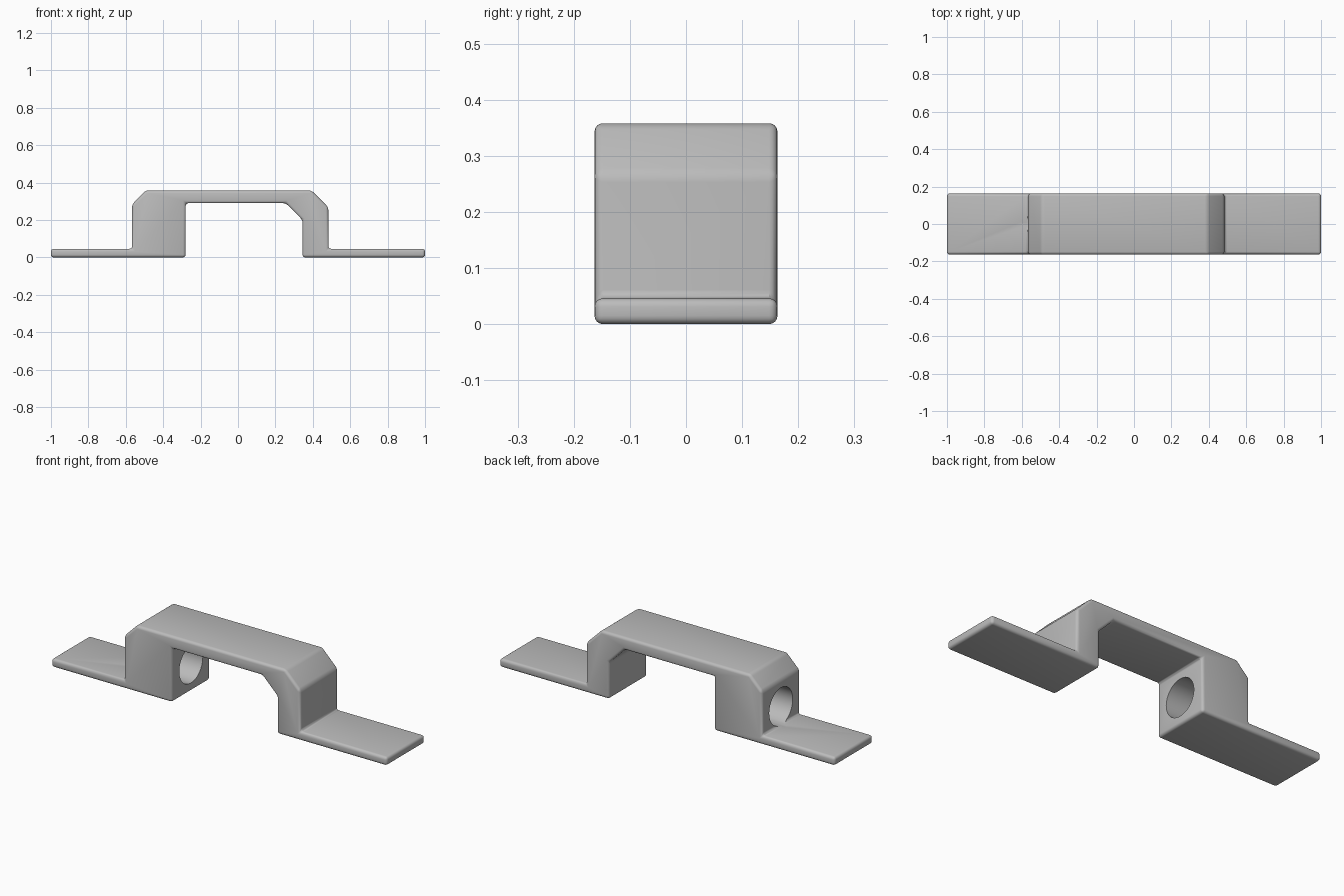
import bpy
import bmesh
import math

cube = bpy.data.objects.get("Cube")
if cube:
    bpy.data.objects.remove(cube, do_unlink=True)

HALF_DEPTH = 0.163

grey = bpy.data.materials.new("light grey")
grey.use_nodes = True
colour = (0.5, 0.5, 0.5, 1)
grey.diffuse_color = colour
grey.node_tree.nodes["Principled BSDF"].inputs["Base Color"].default_value = colour

# Bracket: side outline extruded front to back
outline = [
    (-1, 0), (-0.28, 0), (-0.28, 0.29), (0.255, 0.29), (0.345, 0.2), (0.345, 0),
    (1, 0), (1, 0.046), (0.483, 0.046), (0.483, 0.268), (0.393, 0.358),
    (-0.492, 0.358), (-0.566, 0.284), (-0.566, 0.046), (-1, 0.046),
]
bm = bmesh.new()
face = bm.faces.new([bm.verts.new((x, -HALF_DEPTH, z)) for x, z in outline])
extruded = bmesh.ops.extrude_face_region(bm, geom=[face])["geom"]
bmesh.ops.translate(bm, vec=(0, 2 * HALF_DEPTH, 0),
                    verts=[v for v in extruded if isinstance(v, bmesh.types.BMVert)])
bmesh.ops.recalc_face_normals(bm, faces=bm.faces)
mesh = bpy.data.meshes.new("bracket")
bm.to_mesh(mesh)
bm.free()
bracket = bpy.data.objects.new("bracket", mesh)
bpy.context.collection.objects.link(bracket)
mesh.materials.append(grey)

# Rounded edges
bevel = bracket.modifiers.new("rounded edges", "BEVEL")
bevel.width = 0.015
bevel.segments = 4
bevel.limit_method = "ANGLE"
bevel.angle_limit = math.radians(30)

# Round hole through the thick leg
bpy.ops.mesh.primitive_cylinder_add(vertices=64, radius=0.1, depth=0.4,
                                    location=(-0.4, 0, 0.145),
                                    rotation=(0, math.pi / 2, 0))
cutter = bpy.context.object
cutter.name = "hole_cutter"
cutter.data.materials.append(grey)
cutter.hide_render = True
hole = bracket.modifiers.new("hole", "BOOLEAN")
hole.operation = "DIFFERENCE"
hole.solver = "EXACT"
hole.object = cutter

# Bake the modifiers, then shade smooth with sharp hole rims
bpy.ops.object.select_all(action="DESELECT")
bracket.select_set(True)
bpy.context.view_layer.objects.active = bracket
for name in [m.name for m in bracket.modifiers]:
    bpy.ops.object.modifier_apply(modifier=name)
bpy.data.objects.remove(cutter, do_unlink=True)
bpy.ops.object.shade_smooth_by_angle(angle=math.radians(30))
